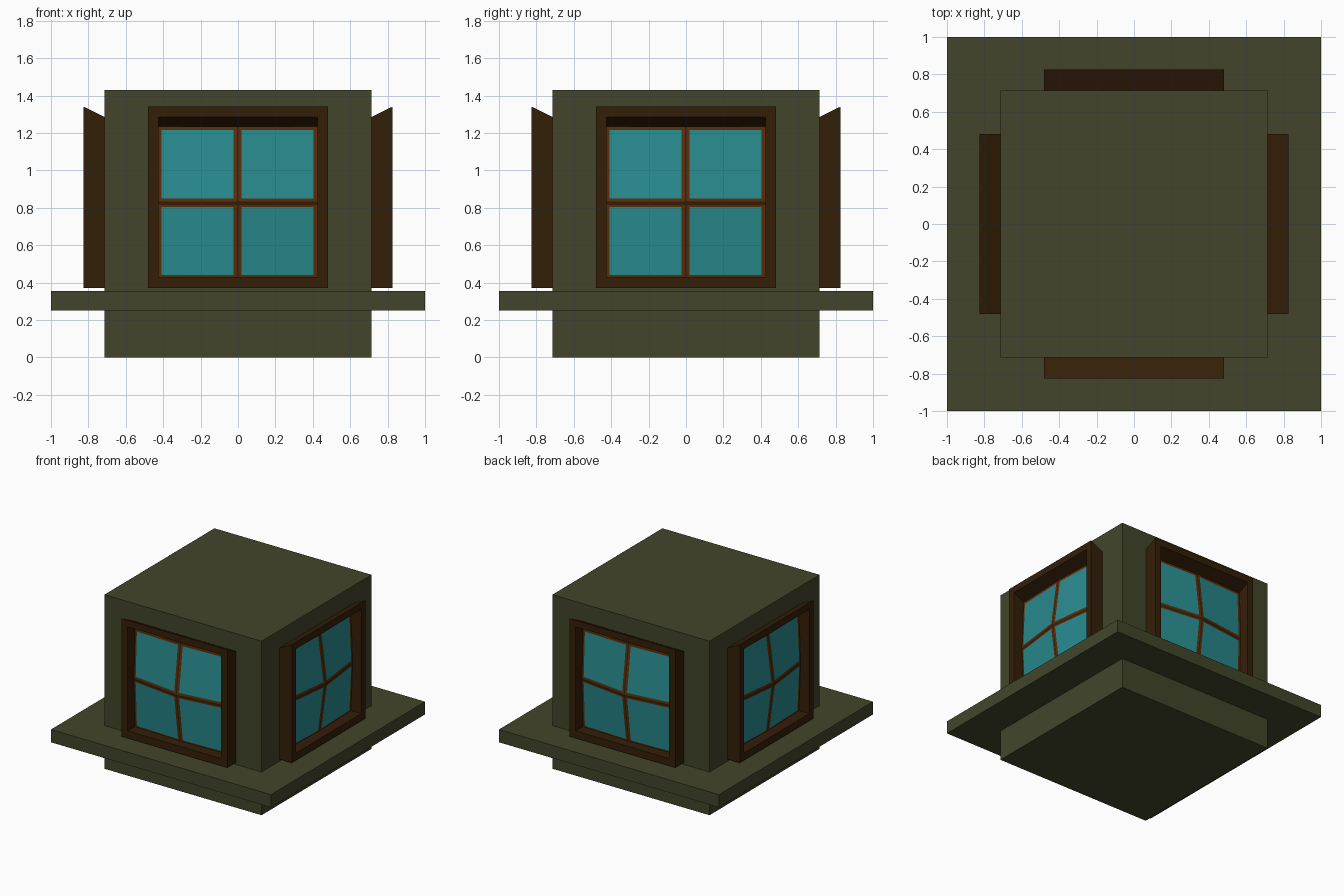
import bpy, bmesh, math
from mathutils import Matrix, Vector

if "Cube" in bpy.data.objects:
    bpy.data.objects.remove(bpy.data.objects["Cube"])


def material(name, rgb):
    m = bpy.data.materials.new(name)
    m.diffuse_color = (*rgb, 1)
    m.use_nodes = True
    m.node_tree.nodes["Principled BSDF"].inputs["Base Color"].default_value = m.diffuse_color
    return m


GREEN = material("moss green", (0.0545, 0.0600, 0.0235))
DARK = material("dark wood", (0.034, 0.0132, 0.0025))
BROWN = material("warm wood", (0.105, 0.027, 0.002))
TEAL = material("teal glass", (0.022, 0.262, 0.280))


def finish(bm, name, mats, turn=0):
    bm.transform(Matrix.Rotation(turn, 4, 'Z'))
    me = bpy.data.meshes.new(name)
    bm.to_mesh(me)
    bm.free()
    for m in mats:
        me.materials.append(m)
    ob = bpy.data.objects.new(name, me)
    bpy.context.collection.objects.link(ob)
    return ob


def box(name, mat, lo, hi):
    lo, hi = Vector(lo), Vector(hi)
    bm = bmesh.new()
    bmesh.ops.create_cube(bm, size=1)
    for v in bm.verts:
        v.co = (lo + hi) / 2 + v.co * (hi - lo)
    return finish(bm, name, [mat])


WALL, FRONT = 0.714, 0.825


def frame(name, turn):
    # Hollow frame whose top bar slopes down toward the wall
    bm = bmesh.new()

    def ring(w, z0, z1, y):
        return [bm.verts.new((x, -y, z)) for x, z in
                ((-w, z0), (w, z0), (w, z1), (-w, z1))]
    loops = [ring(0.48, 0.37, 1.285, WALL), ring(0.48, 0.37, 1.34, FRONT),
             ring(0.425, 0.43, 1.285, FRONT), ring(0.425, 0.43, 1.23, WALL)]
    for a, b in zip(loops, loops[1:] + loops[:1]):
        for i in range(4):
            j = (i + 1) % 4
            bm.faces.new((a[i], a[j], b[j], b[i]))
    bmesh.ops.recalc_face_normals(bm, faces=bm.faces)
    finish(bm, name, [DARK], turn)


# Grid lines of the glazing: edge, pane, bar, groove, bar, pane, edge
XS = (-0.425, -0.408, -0.024, -0.006, 0.003, 0.02, 0.404, 0.425)
ZS = (0.43, 0.44, 0.805, 0.815, 0.832, 0.85, 1.215, 1.235)


def glazing(name, turn):
    # Sheet that bulges outward at its middle, coloured by grid cell
    bm = bmesh.new()

    def point(x, z):
        u = 1 - abs(x) / 0.425
        v = max(0, 1 - abs(z - 0.83) / 0.40)
        depth = 0.015 + 0.015 * u + 0.015 * v + 0.04 * u * v
        return bm.verts.new((x, -WALL - depth, z))
    grid = [[point(x, z) for x in XS] for z in ZS]
    for j in range(7):
        for i in range(7):
            f = bm.faces.new((grid[j][i], grid[j][i + 1],
                              grid[j + 1][i + 1], grid[j + 1][i]))
            if i in (1, 5) and j in (1, 5):
                f.material_index = 1
            elif i == 3 or j == 3:
                f.material_index = 2
    finish(bm, name, [BROWN, TEAL, DARK], turn)


# Block and the ledge around it
box("block", GREEN, (-WALL, -WALL, 0), (WALL, WALL, 1.43))
box("ledge", GREEN, (-1, -1, 0.25), (1, 1, 0.355))

# One window per side
for side, turn in zip(("front", "right", "back", "left"),
                      (0, math.pi / 2, math.pi, -math.pi / 2)):
    frame(side + "_window_frame", turn)
    glazing(side + "_window_glazing", turn)
